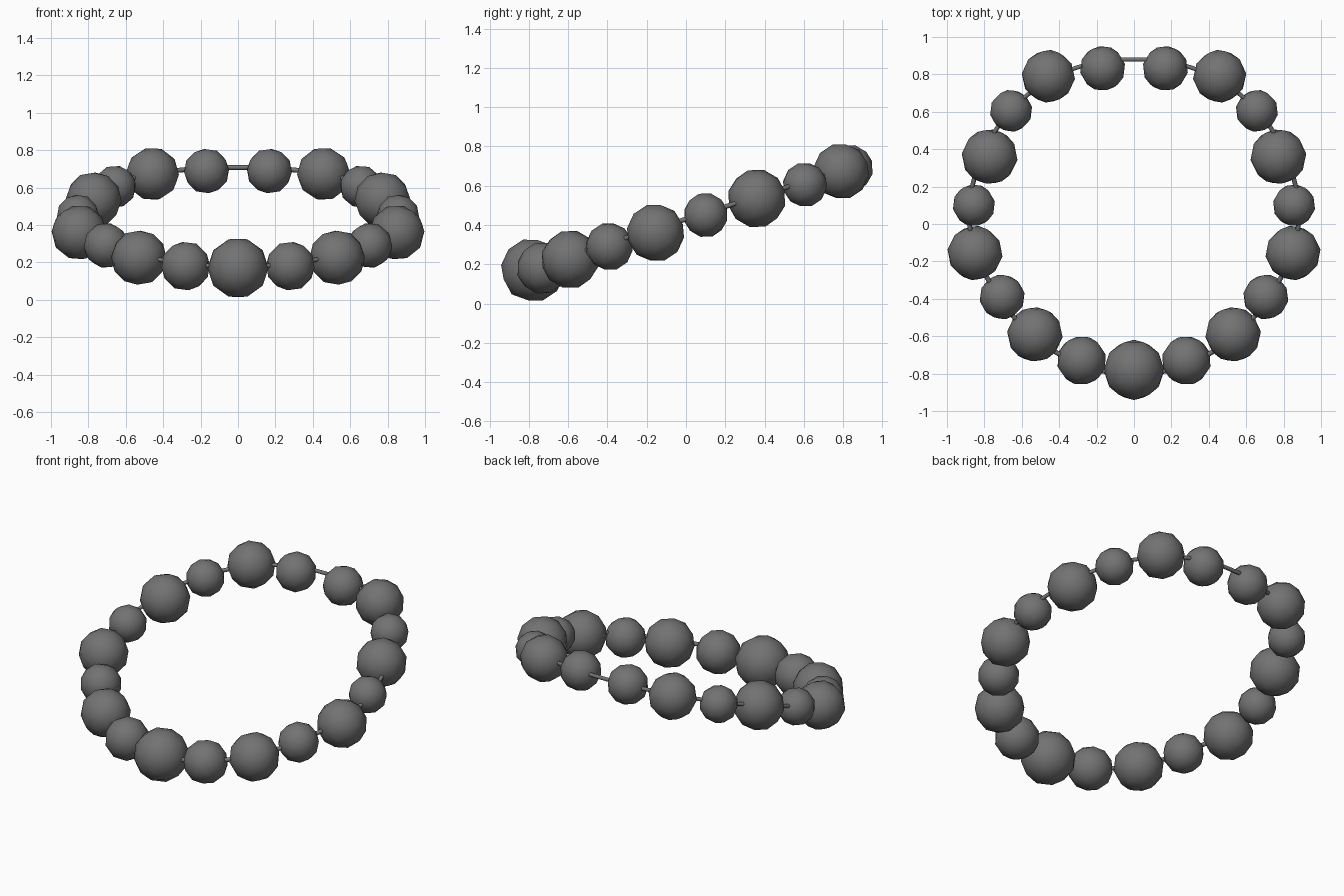
import bpy
import math
from mathutils import Euler

cube = bpy.data.objects.get("Cube")
if cube:
    bpy.data.objects.remove(cube, do_unlink=True)


def make_material(name, colour):
    mat = bpy.data.materials.new(name)
    mat.use_nodes = True
    mat.diffuse_color = colour
    mat.node_tree.nodes["Principled BSDF"].inputs["Base Color"].default_value = colour
    return mat


grey = make_material("stone grey", (0.17, 0.17, 0.17, 1))
TILT = math.radians(17.5)


def ring_height(y):
    return 0.43 + 0.315 * y


def add_bead(name, x, y, z, radius):
    bpy.ops.mesh.primitive_ico_sphere_add(subdivisions=2, radius=radius, location=(x, y, z))
    bead = bpy.context.object
    bead.name = name
    # Each bead turns with its place on the tilted ring
    turn = Euler((0, 0, math.atan2(y, x))).to_matrix()
    bead.rotation_euler = (Euler((TILT, 0, 0)).to_matrix() @ turn).to_euler()
    bpy.ops.object.shade_smooth()
    bead.data.materials.append(grey)


# Beads: front one, then left half mirrored to the right (x, y, z, radius)
add_bead("front_bead", 0, -0.78, 0.17, 0.163)
half = [
    (0.28, -0.73, 0.18, 0.133), (0.53, -0.59, 0.225, 0.149),
    (0.705, -0.39, 0.29, 0.122), (0.85, -0.155, 0.36, 0.148),
    (0.856, 0.10, 0.45, 0.114), (0.772, 0.36, 0.535, 0.15),
    (0.657, 0.605, 0.605, 0.114), (0.458, 0.79, 0.673, 0.143),
    (0.168, 0.832, 0.688, 0.122),
]
for i, (x, y, z, r) in enumerate(half, 1):
    add_bead(f"left_bead_{i}", x, y, z, r)
    add_bead(f"right_bead_{i}", -x, y, z, r)

# Cord: closed smooth curve threaded through the beads
side = [(0.41, -0.69), (0.76, -0.33), (0.88, 0), (0.86, 0.22), (0.74, 0.5),
        (0.57, 0.69), (0.31, 0.835)]
path = [(0, -0.8)] + side + [(0, 0.88)] + [(-x, y) for x, y in reversed(side)]
curve = bpy.data.curves.new("cord", "CURVE")
curve.dimensions = "3D"
curve.bevel_depth = 0.013
curve.bevel_resolution = 1
curve.resolution_u = 6
spline = curve.splines.new("BEZIER")
spline.bezier_points.add(len(path) - 1)
for point, (x, y) in zip(spline.bezier_points, path):
    point.co = (x, y, ring_height(y))
    point.handle_left_type = point.handle_right_type = "AUTO"
spline.use_cyclic_u = True
curve.materials.append(grey)
cord = bpy.data.objects.new("cord", curve)
bpy.context.collection.objects.link(cord)
